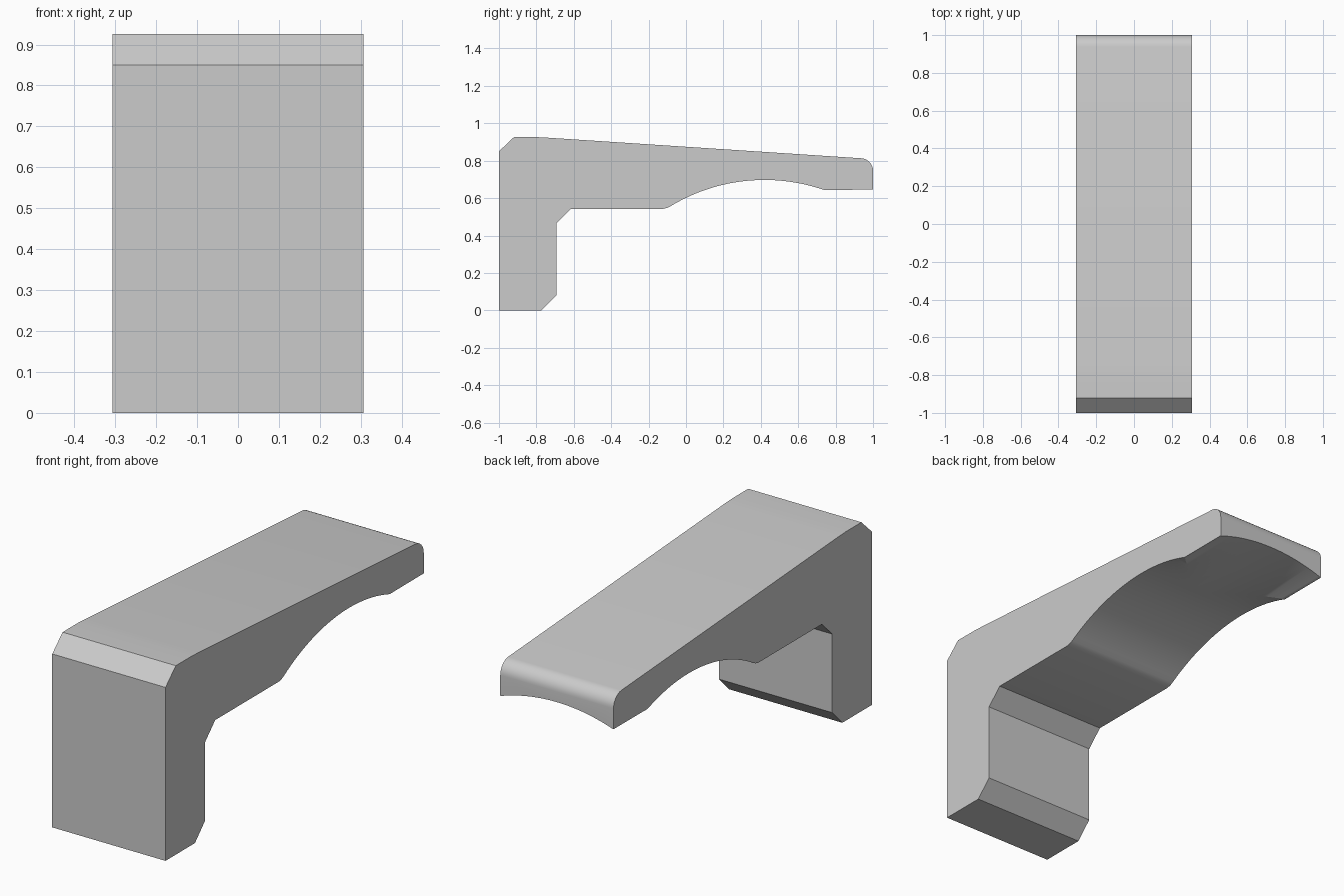
import bpy, bmesh, math

if "Cube" in bpy.data.objects:
    bpy.data.objects.remove(bpy.data.objects["Cube"])

HALF_W = 0.307


def prism(name, outline, place, start, end):
    """Extrude a closed 2D outline between two positions along an axis."""
    bm = bmesh.new()
    a = [bm.verts.new(place(p, q, start)) for p, q in outline]
    b = [bm.verts.new(place(p, q, end)) for p, q in outline]
    bm.faces.new(a)
    bm.faces.new(b)
    n = len(a)
    for i in range(n):
        bm.faces.new((a[i], a[(i + 1) % n], b[(i + 1) % n], b[i]))
    bmesh.ops.recalc_face_normals(bm, faces=bm.faces)
    mesh = bpy.data.meshes.new(name)
    bm.to_mesh(mesh)
    bm.free()
    obj = bpy.data.objects.new(name, mesh)
    bpy.context.collection.objects.link(obj)
    return obj


def arch(centre, peak, radius, start, end, steps):
    """Points on a shallow arch, as (horizontal, z)."""
    pts = []
    for i in range(steps + 1):
        h = start + (end - start) * i / steps
        pts.append((h, peak - radius + math.sqrt(radius ** 2 - (h - centre) ** 2)))
    return pts


# Side profile (y, z): chamfered block, sloping top, rounded tip, arched underside
profile = [(-1, 0), (-1, 0.85), (-0.92, 0.926), (-0.80, 0.926), (-0.74, 0.923)]
for i in range(9):
    t = math.radians(86 - 86 * i / 8)
    profile.append((0.933 + 0.067 * math.cos(t), 0.746 + 0.067 * math.sin(t)))
profile += [(1, 0.645)]
profile += arch(0.42, 0.697, 0.97, 0.736, -0.085, 32)
profile += [(-0.10, 0.548), (-0.12, 0.543), (-0.615, 0.543), (-0.693, 0.465),
            (-0.693, 0.08), (-0.772, 0)]
body = prism("bracket_body", profile, lambda p, q, d: (d, p, q), -HALF_W, HALF_W)

# Lengthwise hollow under the tip
hollow = arch(0, 0.6958, 0.93, -0.36, 0.36, 32) + [(0.36, 0.4), (-0.36, 0.4)]
cutter = prism("tip_hollow_cutter", hollow, lambda p, q, d: (p, d, q), 0.43, 1.2)
cutter.hide_render = True

mod = body.modifiers.new("tip_hollow", 'BOOLEAN')
mod.operation = 'DIFFERENCE'
mod.solver = 'EXACT'
mod.object = cutter
bpy.context.view_layer.objects.active = body
body.select_set(True)
bpy.ops.object.modifier_apply(modifier=mod.name)
bpy.data.objects.remove(cutter)

bpy.ops.object.shade_smooth_by_angle(angle=math.radians(20))
